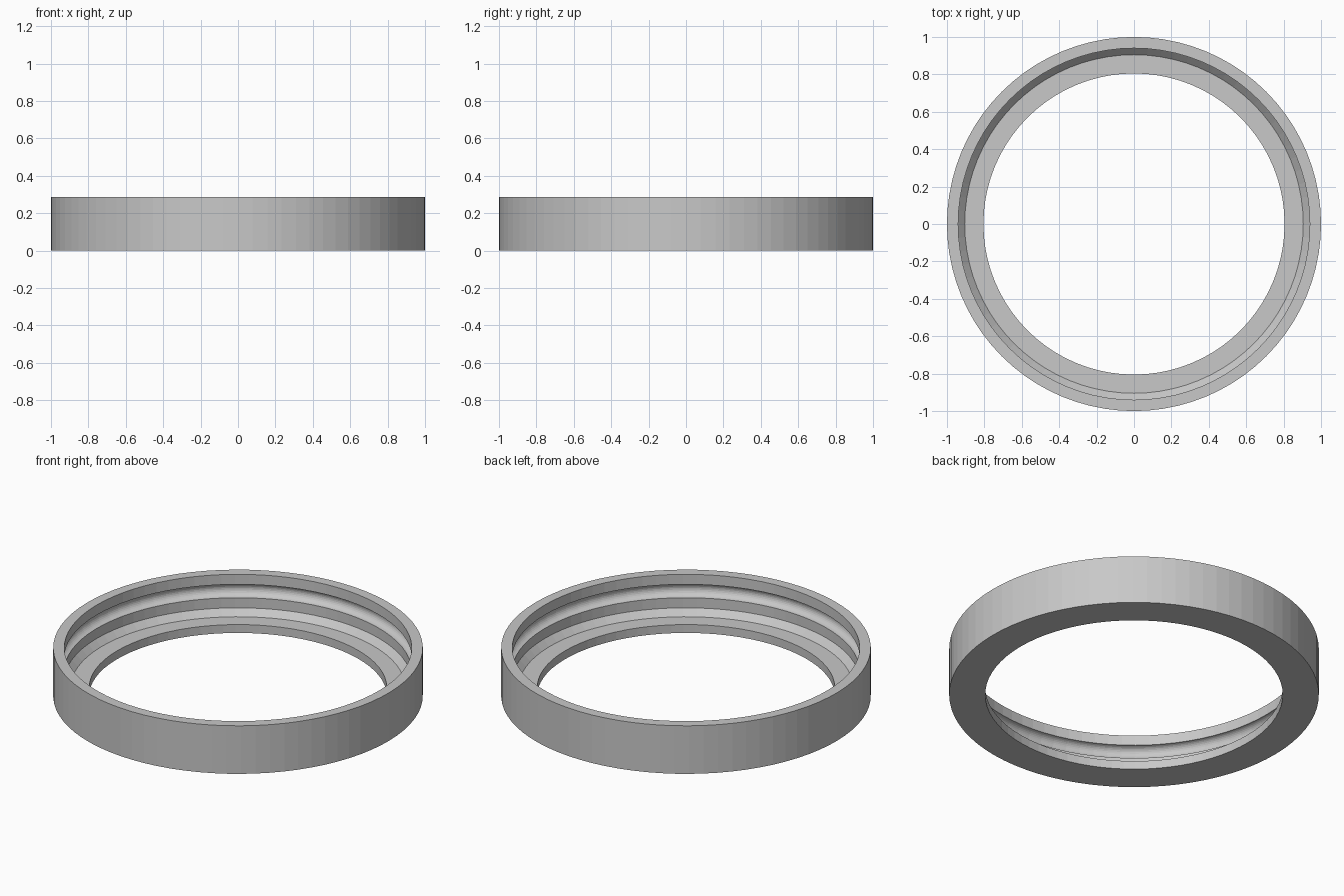
import bpy, bmesh
from math import sin, cos, pi

cube = bpy.data.objects.get("Cube")
if cube:
    bpy.data.objects.remove(cube, do_unlink=True)

SIDES = 80
HEIGHT = 0.287
BORE = 0.94          # radius of the upper bore
GROOVE_Z, GROOVE_R = 0.187, 0.04


def make_material(name, rgb):
    mat = bpy.data.materials.new(name)
    mat.use_nodes = True
    mat.diffuse_color = (*rgb, 1)
    mat.node_tree.nodes["Principled BSDF"].inputs["Base Color"].default_value = (*rgb, 1)
    return mat


def lathe(name, profile, mat):
    """Revolve a closed (radius, height) outline about the z axis."""
    bm = bmesh.new()
    rings = []
    for i in range(SIDES):
        a = 2 * pi * i / SIDES
        rings.append([bm.verts.new((r * cos(a), r * sin(a), z)) for r, z in profile])
    n = len(profile)
    for i in range(SIDES):
        here, after = rings[i], rings[(i + 1) % SIDES]
        for j in range(n):
            k = (j + 1) % n
            bm.faces.new((here[j], after[j], after[k], here[k]))
    bmesh.ops.recalc_face_normals(bm, faces=bm.faces)
    mesh = bpy.data.meshes.new(name)
    bm.to_mesh(mesh)
    bm.free()
    mesh.materials.append(mat)
    obj = bpy.data.objects.new(name, mesh)
    bpy.context.collection.objects.link(obj)
    return obj


# Half-round groove cut into the bore wall, from top lip to bottom lip
STEPS = 14
groove = [(BORE + GROOVE_R * sin(pi * i / STEPS), GROOVE_Z + GROOVE_R * cos(pi * i / STEPS))
          for i in range(STEPS + 1)]

# Outer wall, rim, bore with groove, chamfer, seat ledge and lower opening
outline = [(1, 0), (1, HEIGHT), (BORE, HEIGHT)] + groove + [
    (BORE, 0.087), (0.905, 0.05), (0.805, 0.05), (0.805, 0)]

grey = make_material("light grey", (0.58, 0.58, 0.58))
lathe("grooved_ring", outline, grey)
